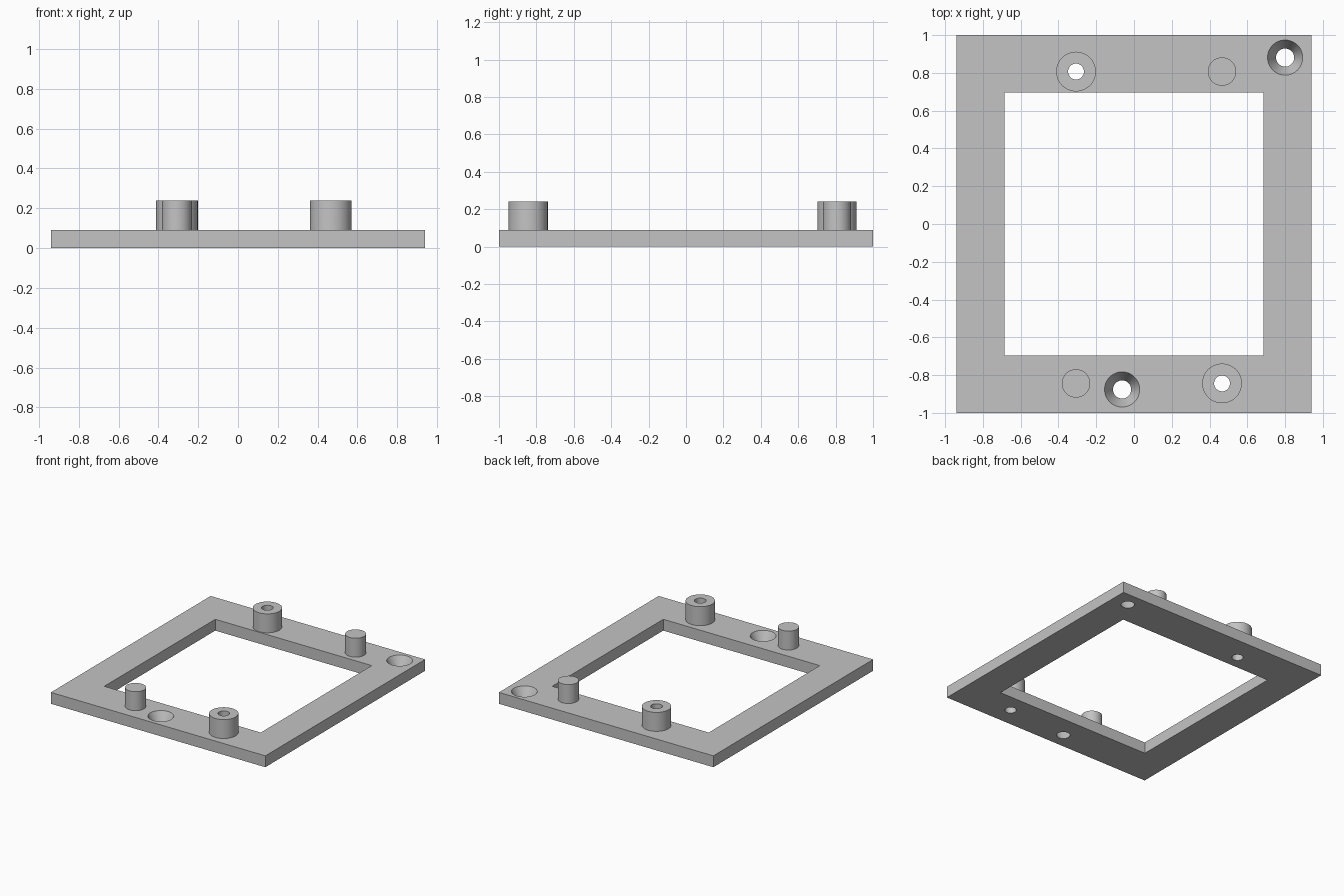
import bpy
import bmesh
from math import radians
from mathutils import Matrix

if "Cube" in bpy.data.objects:
    bpy.data.objects.remove(bpy.data.objects["Cube"], do_unlink=True)

PLATE_H, TOP = 0.09, 0.24

grey = bpy.data.materials.new("plain grey")
grey.use_nodes = True
colour = (0.55, 0.55, 0.55, 1)
grey.diffuse_color = colour
grey.node_tree.nodes["Principled BSDF"].inputs["Base Color"].default_value = colour


def finish(name, bm):
    mesh = bpy.data.meshes.new(name)
    bm.to_mesh(mesh)
    bm.free()
    mesh.materials.append(grey)
    obj = bpy.data.objects.new(name, mesh)
    bpy.context.collection.objects.link(obj)
    return obj


def box(name, half_x, half_y, z0, z1):
    bm = bmesh.new()
    place = Matrix.Translation((0, 0, (z0 + z1) / 2)) @ Matrix.Diagonal(
        (2 * half_x, 2 * half_y, z1 - z0, 1))
    bmesh.ops.create_cube(bm, size=1, matrix=place)
    return finish(name, bm)


def cone(name, xy, z0, z1, r0, r1):
    bm = bmesh.new()
    bmesh.ops.create_cone(bm, cap_ends=True, segments=64, radius1=r0, radius2=r1,
                          depth=z1 - z0,
                          matrix=Matrix.Translation((*xy, (z0 + z1) / 2)))
    return finish(name, bm)


def select(obj):
    bpy.ops.object.select_all(action="DESELECT")
    obj.select_set(True)
    bpy.context.view_layer.objects.active = obj


def cut(obj, cutter):
    cutter.hide_render = True
    mod = obj.modifiers.new("cut", "BOOLEAN")
    mod.operation = "DIFFERENCE"
    mod.solver = "EXACT"
    mod.object = cutter
    select(obj)
    bpy.ops.object.modifier_apply(modifier=mod.name)
    bpy.data.objects.remove(cutter, do_unlink=True)


# Rectangular frame with its central opening
frame = box("frame_plate", 0.94, 1.0, 0, PLATE_H)
cut(frame, box("opening_cutter", 0.686, 0.695, -0.1, 0.2))
parts = [frame]

# Bored bosses: the bore runs through both boss and plate
for name, xy in (("back_boss", (-0.307, 0.807)), ("front_boss", (0.466, -0.844))):
    boss = cone(name, xy, PLATE_H, TOP, 0.105, 0.105)
    for target in (boss, frame):
        cut(target, cone("bore_cutter", xy, -0.1, 0.4, 0.042, 0.042))
    parts.append(boss)

# Solid locating pegs
for name, xy in (("back_peg", (0.466, 0.807)), ("front_peg", (-0.307, -0.844))):
    parts.append(cone(name, xy, PLATE_H, TOP, 0.075, 0.075))

# Tapered screw holes, narrowing towards the underside
for xy in ((0.80, 0.881), (-0.063, -0.876)):
    cut(frame, cone("screw_hole_cutter", xy, -0.045, 0.135, 0.0255, 0.1155))

for part in parts:
    select(part)
    bpy.ops.object.shade_smooth_by_angle(angle=radians(30))
